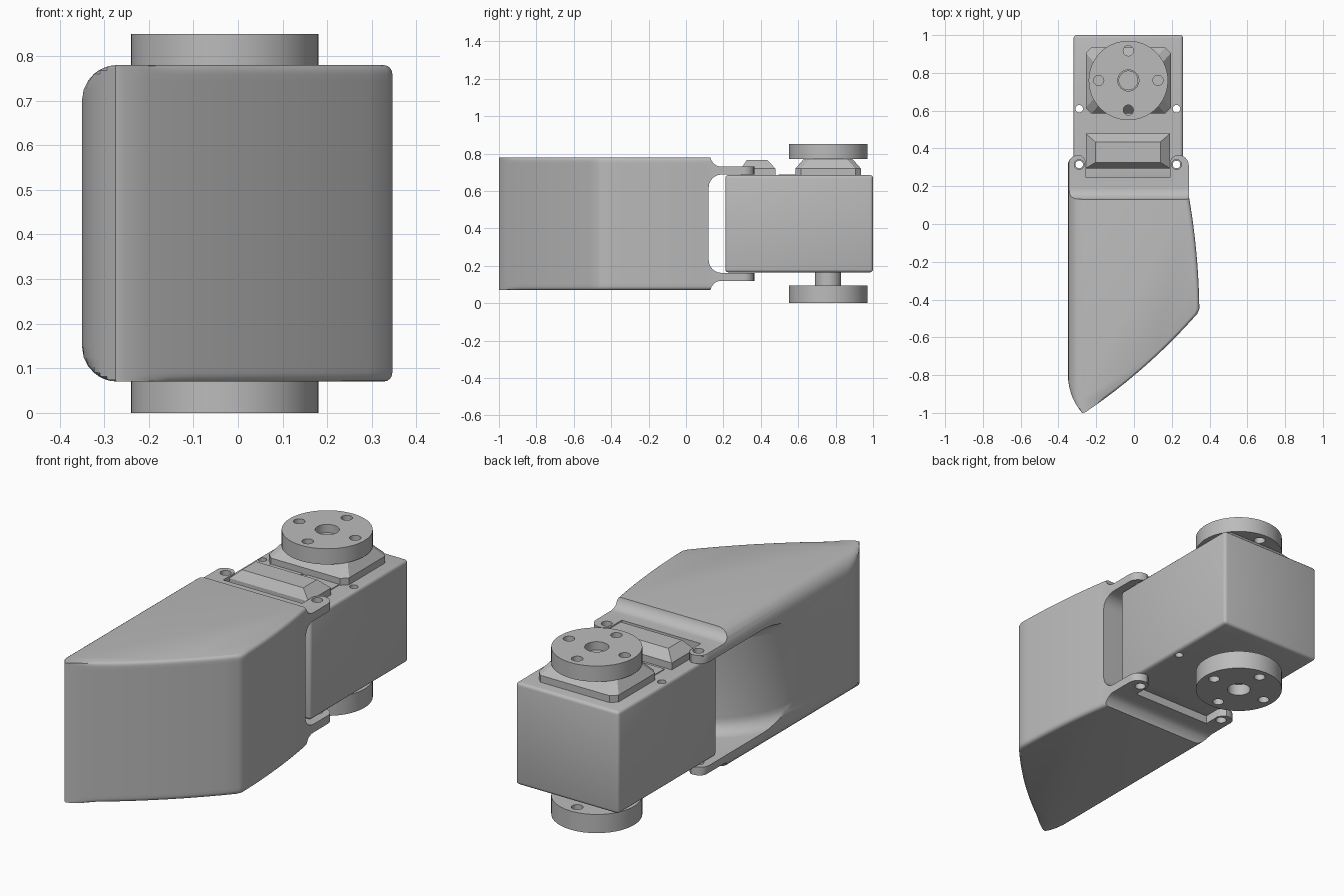
import bpy, bmesh
from math import sin, cos, pi, sqrt, radians
from mathutils import Vector

cube = bpy.data.objects.get("Cube")
if cube:
    bpy.data.objects.remove(cube, do_unlink=True)

grey = bpy.data.materials.new("light_grey")
grey.use_nodes = True
grey.diffuse_color = (0.5, 0.5, 0.5, 1)
grey.node_tree.nodes["Principled BSDF"].inputs["Base Color"].default_value = (0.5, 0.5, 0.5, 1)

MID = 0.425          # height of the symmetry plane of the bracket
HUB = (-0.03, 0.76)  # axis of the rotating horns
SCREWS = [(x, y) for x in (-0.29, 0.225) for y in (0.315, 0.61)]


def stack(name, rings):
    """Skin a list of equal length 3D rings and cap both ends."""
    bm = bmesh.new()
    loops = [[bm.verts.new(p) for p in ring] for ring in rings]
    for low, high in zip(loops, loops[1:]):
        for i in range(len(low)):
            j = (i + 1) % len(low)
            bm.faces.new((low[i], low[j], high[j], high[i]))
    bm.faces.new(loops[0])
    bm.faces.new(loops[-1])
    bmesh.ops.recalc_face_normals(bm, faces=bm.faces)
    mesh = bpy.data.meshes.new(name)
    bm.to_mesh(mesh)
    bm.free()
    mesh.materials.append(grey)
    obj = bpy.data.objects.new(name, mesh)
    bpy.context.collection.objects.link(obj)
    return obj


def prism(name, outline, z0, z1):
    return stack(name, [[(x, y, z) for x, y in outline] for z in (z0, z1)])


def rect(x0, x1, y0, y1, c=0.0):
    """Rectangle, with cut corners when c is given."""
    if not c:
        return [(x0, y0), (x1, y0), (x1, y1), (x0, y1)]
    return [(x0 + c, y0), (x1 - c, y0), (x1, y0 + c), (x1, y1 - c),
            (x1 - c, y1), (x0 + c, y1), (x0, y1 - c), (x0, y0 + c)]


def arc(cx, cy, r, a0, a1, n):
    return [(cx + r * cos(radians(a0 + (a1 - a0) * i / n)),
             cy + r * sin(radians(a0 + (a1 - a0) * i / n))) for i in range(n + 1)]


def disc(name, cx, cy, r, z0, z1, n=64):
    return prism(name, arc(cx, cy, r, 0, 360, n)[:-1], z0, z1)


def bow(a, b, sag, n=12):
    """Shallow curve from a to b, bulging to the right of travel."""
    a, b = Vector(a), Vector(b)
    d = (b - a).normalized()
    side = Vector((d.y, -d.x))
    return [tuple(a.lerp(b, i / n) + side * sag * 4 * (i / n) * (1 - i / n)) for i in range(n + 1)]


def inset(r, d):
    """Sideways inset of a fillet of radius r at depth d."""
    return r - sqrt(r * r - (r - d) ** 2) if d < r else 0.0


def cut(target, cutter):
    mod = target.modifiers.new("cut", 'BOOLEAN')
    mod.operation, mod.solver, mod.object = 'DIFFERENCE', 'EXACT', cutter
    bpy.context.view_layer.update()
    mesh = bpy.data.meshes.new_from_object(target.evaluated_get(bpy.context.evaluated_depsgraph_get()))
    target.modifiers.clear()
    target.data = mesh
    bpy.data.objects.remove(cutter, do_unlink=True)


def smooth(obj):
    bpy.ops.object.select_all(action='DESELECT')
    obj.select_set(True)
    bpy.context.view_layer.objects.active = obj
    bpy.ops.object.shade_smooth_by_angle(angle=radians(30))


# Fingertip: plan outline stacked in height with rounded edges
left_side = bow((-0.35, -0.78), (-0.275, -1.0), 0.022, 8)
right_side = bow((-0.255, -0.995), (0.335, -0.475), 0.025) + bow((0.346, -0.45), (0.29, 0.15), 0.012)
ears = arc(0.235, 0.31, 0.055, 0, 90, 6) + arc(-0.295, 0.31, 0.055, 90, 180, 6)
outline = left_side + right_side + ears
depths = [0, 0.002, 0.006, 0.012, 0.02, 0.035, 0.055, 0.08]
levels = [(0.07 + d, d) for d in depths] + [(0.78 - d, d) for d in reversed(depths)]
rings = []
for z, d in levels:
    limit = -0.35 + inset(0.08, d)
    rings.append([(max(x - (inset(0.02, d) if x > -0.2 else 0), limit), y, z) for x, y in outline])
fingertip = stack("fingertip", rings)

# Slot between the mounting tabs, with a rounded wall sweeping to one side
depths = [0, 0.003, 0.01, 0.02, 0.035, 0.05, 0.07]
levels = [(0.162 + d, d) for d in depths] + [(0.688 - d, d) for d in reversed(depths)]
rings = []
for z, d in levels:
    e = inset(0.07, d)
    wall = arc(0.17, -0.4, 0.521 + e, 180, 90, 24)
    rings.append([(x, y, z) for x, y in wall + [(0.6, 0.121 + e), (0.6, 1), (-0.6, 1), (-0.6, -0.4)]])
cut(fingertip, stack("slot_cutter", rings))

# Coved steps down to the thin tabs, above and below
step = [(0.115, 0.9), (0.115, 0.782)] + arc(0.19, 0.79, 0.06, 190, 270, 8) + [(0.7, 0.73), (0.7, 0.9)]
for flip in (False, True):
    cutter = stack("step_cutter", [[(x, y, 2 * MID - z if flip else z) for y, z in step] for x in (-0.6, 0.6)])
    cut(fingertip, cutter)

# Notch between the ears
notch = [(-0.255, 0.245), (0.19, 0.245), (0.19, 0.33), (0.175 + 0.025, 0.35), (0.225, 0.367),
         (0.225, 0.5), (-0.285, 0.5), (-0.285, 0.367), (-0.265, 0.35), (-0.255, 0.33)]
cut(fingertip, prism("notch_cutter", notch, -0.1, 1))
for x, y in SCREWS:
    if y < 0.5:
        cut(fingertip, disc("screw_cutter", x, y, 0.026, -0.1, 1, 24))
smooth(fingertip)

# Motor housing with softened edges and screw holes
housing = prism("motor_housing", rect(-0.32, 0.26, 0.21, 1.0), 0.165, 0.685)
bm = bmesh.new()
bm.from_mesh(housing.data)
bmesh.ops.bevel(bm, geom=bm.edges[:], offset=0.016, segments=3, profile=0.5, affect='EDGES')
bm.to_mesh(housing.data)
bm.free()
for x, y in SCREWS:
    cut(housing, disc("screw_cutter", x, y, 0.02, -0.1, 1, 24))
smooth(housing)


# Raised blocks on the housing: straight foot, sloped shoulders
def raised_block(name, foot, top, z_foot, z_top):
    return stack(name, [[(x, y, z) for x, y in ring]
                        for ring, z in ((foot, 0.68), (foot, z_foot), (top, z_top))])


raised_block("horn_base", rect(-0.255, 0.195, 0.585, 0.935, 0.03),
             rect(-0.215, 0.155, 0.63, 0.89, 0.03), 0.72, 0.771)
raised_block("cable_cover", rect(-0.255, 0.19, 0.295, 0.478),
             rect(-0.205, 0.14, 0.325, 0.435), 0.72, 0.765)
for side, x in (("right", -0.225), ("left", -0.02)):
    prism(side + "_connector_plate", rect(x, x + 0.18, 0.495, 0.585), 0.683, 0.689)

# Rotating horns with centre bore and four screw holes each
for name, z0, z1 in (("top_horn", 0.77, 0.85), ("bottom_horn", 0, 0.095)):
    horn = disc(name, *HUB, 0.21, z0, z1)
    cut(horn, disc("bore_cutter", *HUB, 0.056, z0 - 0.1, z1 + 0.1, 32))
    for k in range(4):
        x, y = HUB[0] + 0.157 * cos(k * pi / 2), HUB[1] + 0.157 * sin(k * pi / 2)
        cut(horn, disc("hole_cutter", x, y, 0.027, z0 - 0.1, z1 + 0.1, 24))
    smooth(horn)
smooth(disc("bottom_axle", *HUB, 0.07, 0.06, 0.17, 40))
smooth(disc("top_axle", *HUB, 0.052, 0.765, 0.81, 32))
